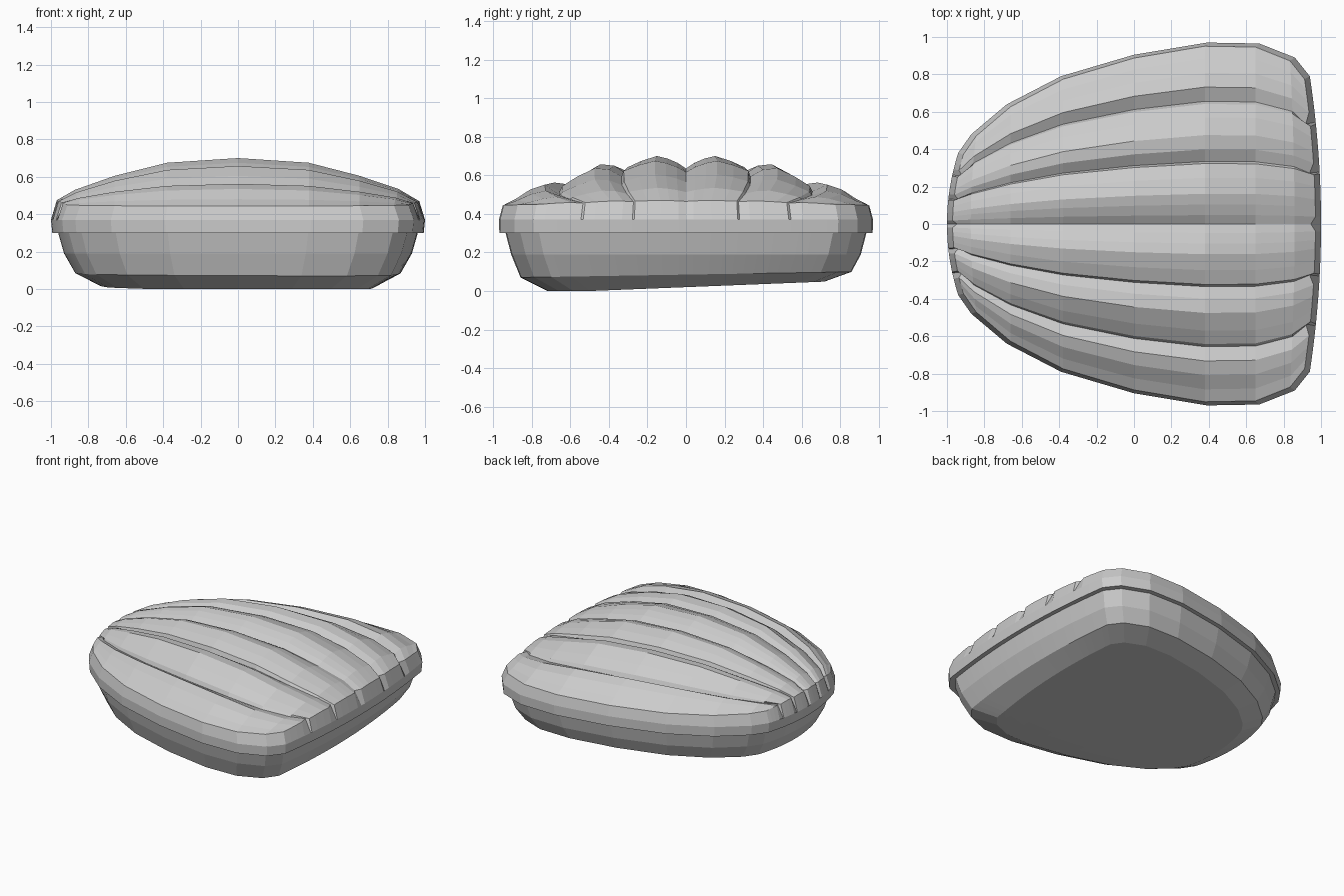
import bpy, bmesh

if "Cube" in bpy.data.objects:
    bpy.data.objects.remove(bpy.data.objects["Cube"], do_unlink=True)

grey = bpy.data.materials.new("light_grey")
grey.use_nodes = True
color = (0.6, 0.6, 0.6, 1)
grey.diffuse_color = color
grey.node_tree.nodes["Principled BSDF"].inputs["Base Color"].default_value = color

# Stations along the shell: x, half width, end bow, ridge height
STATIONS = [(-.94, .38, -.06, .1), (-.87, .48, -.03, .32), (-.68, .64, 0, .62),
            (-.39, .79, 0, .9), (0, .905, 0, 1), (.39, .97, 0, .9),
            (.67, .965, 0, .62), (.86, .89, .025, .34), (.94, .79, .06, .08)]
# Half of the ribbed cross-section: position across, relative height
HALF = [(0, .74), (.05, .86), (.11, .95), (.17, 1), (.26, .9), (.34, .77),
        (.352, .64), (.42, .8), (.5, .83), (.6, .62), (.675, .42),
        (.69, .3), (.77, .45), (.85, .34), (.93, .12), (1, -.03)]
SECTION = [(-u, p) for u, p in reversed(HALF[1:])] + HALF
GROOVES = (0, .352, .69)
NI, NJ = len(STATIONS), len(SECTION)

# Grid indices around the outline, in order
LOOP = ([(i, 0) for i in range(NI)] + [(NI - 1, j) for j in range(1, NJ)]
        + [(i, NJ - 1) for i in reversed(range(NI - 1))]
        + [(0, j) for j in reversed(range(1, NJ - 1))])


def outline(i, j):
    x, w, bow, h = STATIONS[i]
    u = SECTION[j][0]
    return x + bow * (1 - u * u), u * w


def ribbed(i, j):
    """Point on the ribbed dome."""
    x, y = outline(i, j)
    u, p = SECTION[j]
    x *= .97
    if i in (0, NI - 1) and abs(u) in GROOVES:
        x *= .975
    return x, y * .98, .45 + .25 * STATIONS[i][3] * p


def underside(i, j):
    """Point on the slightly tilted bottom."""
    x, y = outline(i, j)
    y *= .74
    return x * .74, y, .02 + max(-.02, .04 * y)


def add_grid(bm, func):
    grid = {(i, j): bm.verts.new(func(i, j)) for i in range(NI) for j in range(NJ)}
    for i in range(NI - 1):
        for j in range(NJ - 1):
            bm.faces.new([grid[i, j], grid[i + 1, j], grid[i + 1, j + 1], grid[i, j + 1]])
    return [grid[k] for k in LOOP]


def add_ring(bm, sx, sy, z, tilt=0):
    ring = []
    for k in LOOP:
        x, y = outline(*k)
        ring.append(bm.verts.new((x * sx, y * sy, z + tilt * y)))
    return ring


def bridge(bm, rings):
    for a, b in zip(rings, rings[1:]):
        for n in range(len(a)):
            m = (n + 1) % len(a)
            bm.faces.new([a[n], b[n], b[m], a[m]])


def finish(bm, name):
    bmesh.ops.recalc_face_normals(bm, faces=bm.faces)
    mesh = bpy.data.meshes.new(name)
    bm.to_mesh(mesh)
    bm.free()
    mesh.materials.append(grey)
    bpy.context.collection.objects.link(bpy.data.objects.new(name, mesh))


# Ribbed upper shell with an overhanging rim
bm = bmesh.new()
bridge(bm, [add_grid(bm, ribbed), add_ring(bm, 1, 1, .37),
            add_ring(bm, .993, .998, .30), add_ring(bm, .92, .92, .30)])
finish(bm, "ribbed_upper_shell")

# Rounded lower body
bm = bmesh.new()
bridge(bm, [add_ring(bm, .962, .965, .302), add_ring(bm, .93, .935, .19),
            add_ring(bm, .87, .885, .085, .015), add_grid(bm, underside)])
finish(bm, "lower_body")
